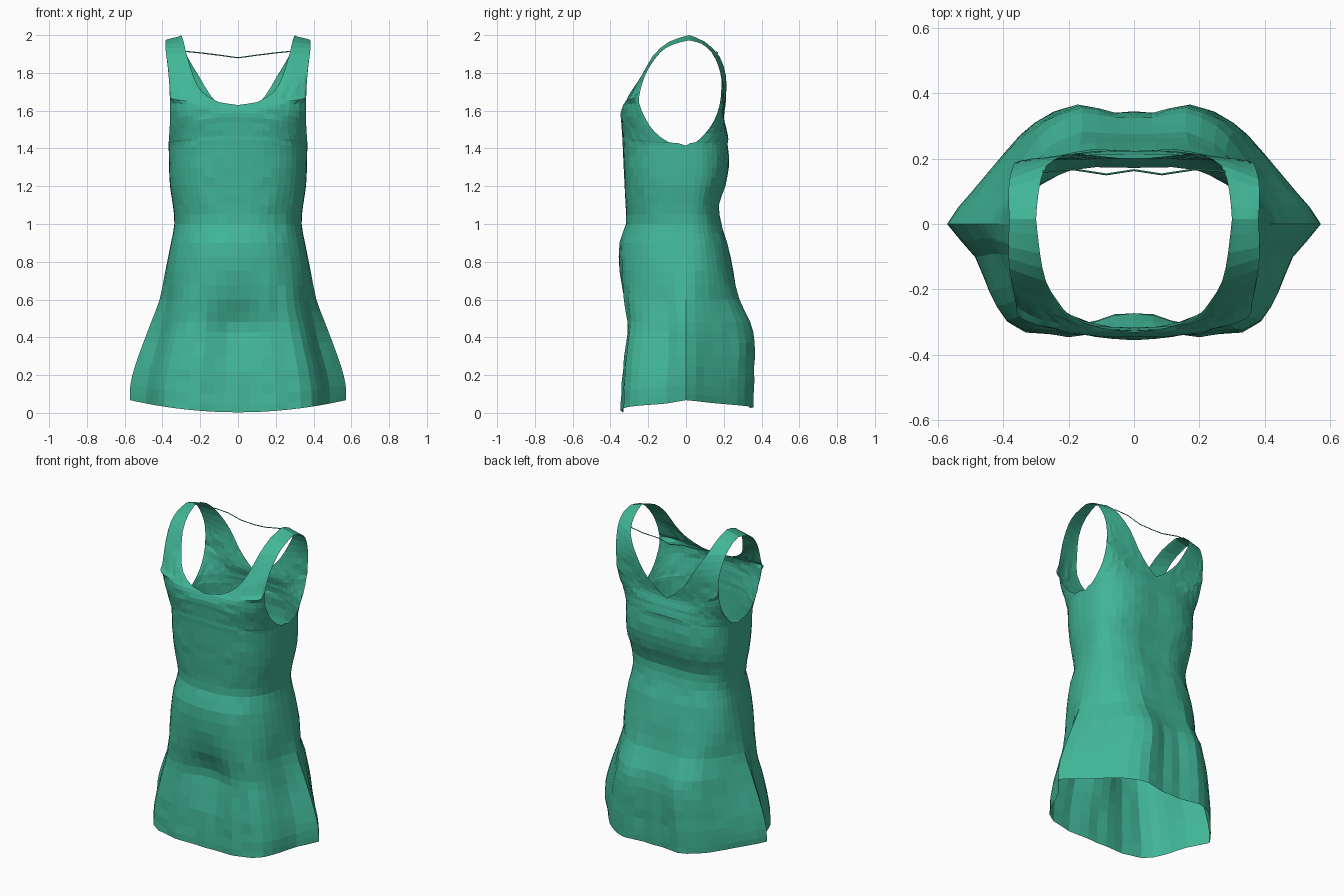
import bpy, bmesh, math, random
from mathutils import Vector

if "Cube" in bpy.data.objects:
    bpy.data.objects.remove(bpy.data.objects["Cube"])

random.seed(4)
COLS = 12

green = bpy.data.materials.new("sea_green")
green.diffuse_color = (0.053, 0.47, 0.305, 1)
green.use_nodes = True
green.node_tree.nodes["Principled BSDF"].inputs["Base Color"].default_value = green.diffuse_color

# Torso and skirt: height, half width, front y, back y, squareness, front dip, back dip
BODY = [
    (0.003, .572, -.335, .340, 2.0, 0, 0),
    (0.10, .570, -.333, .342, 2.0, 0, 0),
    (0.22, .545, -.325, .345, 2.0, .005, 0),
    (0.37, .50, -.310, .348, 2.1, .025, .005),
    (0.48, .46, -.308, .335, 2.2, .035, .01),
    (0.60, .415, -.335, .285, 2.3, .015, .01),
    (0.75, .385, -.352, .255, 2.4, 0, .005),
    (0.90, .355, -.352, .225, 2.4, 0, .01),
    (1.00, .337, -.318, .195, 2.4, 0, .01),
    (1.10, .345, -.320, .182, 2.5, 0, .01),
    (1.20, .36, -.325, .215, 2.6, 0, .01),
    (1.30, .365, -.330, .234, 2.7, 0, .01),
    (1.415, .367, -.335, .228, 2.7, 0, .01),
]
# Bodice and straps: neckline point, armhole point, squareness
FRONT = [
    (0, -.338, 1.47, .367, -.09, 1.432, 2.8),
    (0, -.343, 1.54, .363, -.165, 1.487, 3.0),
    (0, -.345, 1.59, .360, -.213, 1.555, 3.4),
    (0, -.332, 1.63, .360, -.248, 1.64, 4.0),
    (.10, -.318, 1.645, .362, -.243, 1.70, 1.8),
    (.19, -.285, 1.70, .366, -.223, 1.77, 1.5),
    (.235, -.235, 1.78, .373, -.19, 1.84, 1.2),
    (.27, -.175, 1.89, .382, -.135, 1.91, 1.1),
    (.288, -.09, 1.965, .385, -.07, 1.95, 1),
    (.30, .015, 2.0, .382, .015, 1.972, 1),
]
BACK = [
    (0, .224, 1.45, .367, .05, 1.432, 2.8),
    (0, .217, 1.49, .363, .10, 1.478, 3.0),
    (0, .209, 1.52, .360, .148, 1.545, 3.4),
    (0, .20, 1.55, .360, .178, 1.63, 4.0),
    (.075, .205, 1.605, .362, .186, 1.70, 1.8),
    (.145, .212, 1.68, .366, .187, 1.77, 1.5),
    (.205, .212, 1.78, .373, .170, 1.84, 1.2),
    (.268, .178, 1.885, .382, .135, 1.91, 1.1),
    (.292, .10, 1.965, .385, .08, 1.955, 1),
    (.30, .015, 2.0, .382, .015, 1.972, 1),
]
# Skirt folds in plan, centre to side, as fractions of half width and depth
FOLD_FRONT = [(0, 1), (.12, .985), (.23, 1.0), (.35, 1.03), (.46, 1.0), (.58, .985), (.68, .89),
              (.735, .76), (.775, .62), (.81, .46), (.85, .30), (.93, .15), (1, 0)]
FOLD_BACK = [(0, 1), (.11, .985), (.22, 1.025), (.33, 1.05), (.43, 1.0), (.53, .91), (.61, .80),
             (.68, .66), (.74, .54), (.80, .42), (.87, .28), (.94, .15), (1, 0)]


def all_rows(front):
    """Rows from hem to shoulder: two edge points, squareness, dip, fold strength."""
    rows = []
    for z, w, yf, yb, n, df, db in BODY:
        lift = max(0, 1 - z / .4)
        fold = min(1, max(0, (.8 - z) / .4))
        rows.append((0, yf if front else yb, z + (0 if front else .022 * lift),
                     w, 0, z + .065 * lift, n, df if front else db, fold))
    return rows + [r + (0, 0) for r in (FRONT if front else BACK)]


def refine(rows):
    """Insert a smooth in-between row after every row."""
    out = []
    for i in range(len(rows) - 1):
        p0, p1, p2 = rows[max(i - 1, 0)], rows[i], rows[i + 1]
        p3 = rows[min(i + 2, len(rows) - 1)]
        out.append(p1)
        mid = [(-a + 9 * b + 9 * c - d) / 16 for a, b, c, d in zip(p0, p1, p2, p3)]
        if p1[0] == 0:
            mid[0] = p2[0] / 2
        if p1[4] == 0 and p2[4] == 0:
            mid[4] = 0
        out.append(tuple(mid))
    return out + [rows[-1]]


def add_panel(bm, rows, front):
    """Loft half a panel from the centre line or neckline to the side or armhole."""
    grid = []
    for j, (xi, yi, zi, xo, yo, zo, n, dip, fold) in enumerate(rows):
        line = []
        # below the neckline the section is an oval cut off at the armhole
        whole = xi == 0
        end = math.acos(min(1, max(0, yo / yi)) ** (n / 2)) if whole else math.pi / 2
        wide = xo / math.sin(end) ** (2 / n)
        for k in range(COLS + 1):
            t = k / COLS
            a = t * end
            s, c = math.sin(a) ** (2 / n), max(math.cos(a), 0) ** (2 / n)
            if whole:
                x, y = wide * s, yi * c
                fx, fy = (FOLD_FRONT if front else FOLD_BACK)[k]
                x += (fx * xo - x) * fold
                y += (fy * yi - y) * fold
                rise = (x / xo) ** 2 if fold > 0 else t
            else:
                x, y, rise = xi + (xo - xi) * s, yo + (yi - yo) * c, t
            y += (dip if front else -dip) * math.exp(-(x / .1) ** 2)
            # soft creases in the cloth
            if 0 < k < COLS and j < len(rows) - 8:
                y += random.uniform(-.003, .003)
            line.append(bm.verts.new((x, y, zi + (zo - zi) * rise)))
        grid.append(line)
    for lo, hi in zip(grid, grid[1:]):
        for k in range(COLS):
            quad = (lo[k], lo[k + 1], hi[k + 1], hi[k])
            bm.faces.new(quad if front else quad[::-1])


# Dress: front and back halves joined at the sides and shoulders, then mirrored
bm = bmesh.new()
for is_front in (True, False):
    add_panel(bm, refine(all_rows(is_front)), is_front)
geom = bm.verts[:] + bm.edges[:] + bm.faces[:]
bmesh.ops.mirror(bm, geom=geom, axis='X', merge_dist=.0005)
bmesh.ops.remove_doubles(bm, verts=bm.verts[:], dist=.0008)
bmesh.ops.recalc_face_normals(bm, faces=bm.faces[:])
# make sure the cloth faces outward
if sum(f.normal.dot(Vector((f.calc_center_median().x, f.calc_center_median().y, 0)))
       for f in bm.faces) < 0:
    bmesh.ops.reverse_faces(bm, faces=bm.faces[:])
mesh = bpy.data.meshes.new("dress")
bm.to_mesh(mesh)
bm.free()
mesh.materials.append(green)
dress = bpy.data.objects.new("dress", mesh)
bpy.context.collection.objects.link(dress)

# Thin cord between the back straps
half = [(0, .165, 1.88), (.085, .152, 1.892), (.19, .168, 1.905), (.28, .16, 1.914)]
points = [(-x, y, z) for x, y, z in half[:0:-1]] + half
curve = bpy.data.curves.new("back_cord", 'CURVE')
curve.dimensions = '3D'
curve.bevel_depth = .003
curve.bevel_resolution = 0
spline = curve.splines.new('POLY')
spline.points.add(len(points) - 1)
for p, co in zip(spline.points, points):
    p.co = (*co, 1)
curve.materials.append(green)
bpy.context.collection.objects.link(bpy.data.objects.new("back_cord", curve))
